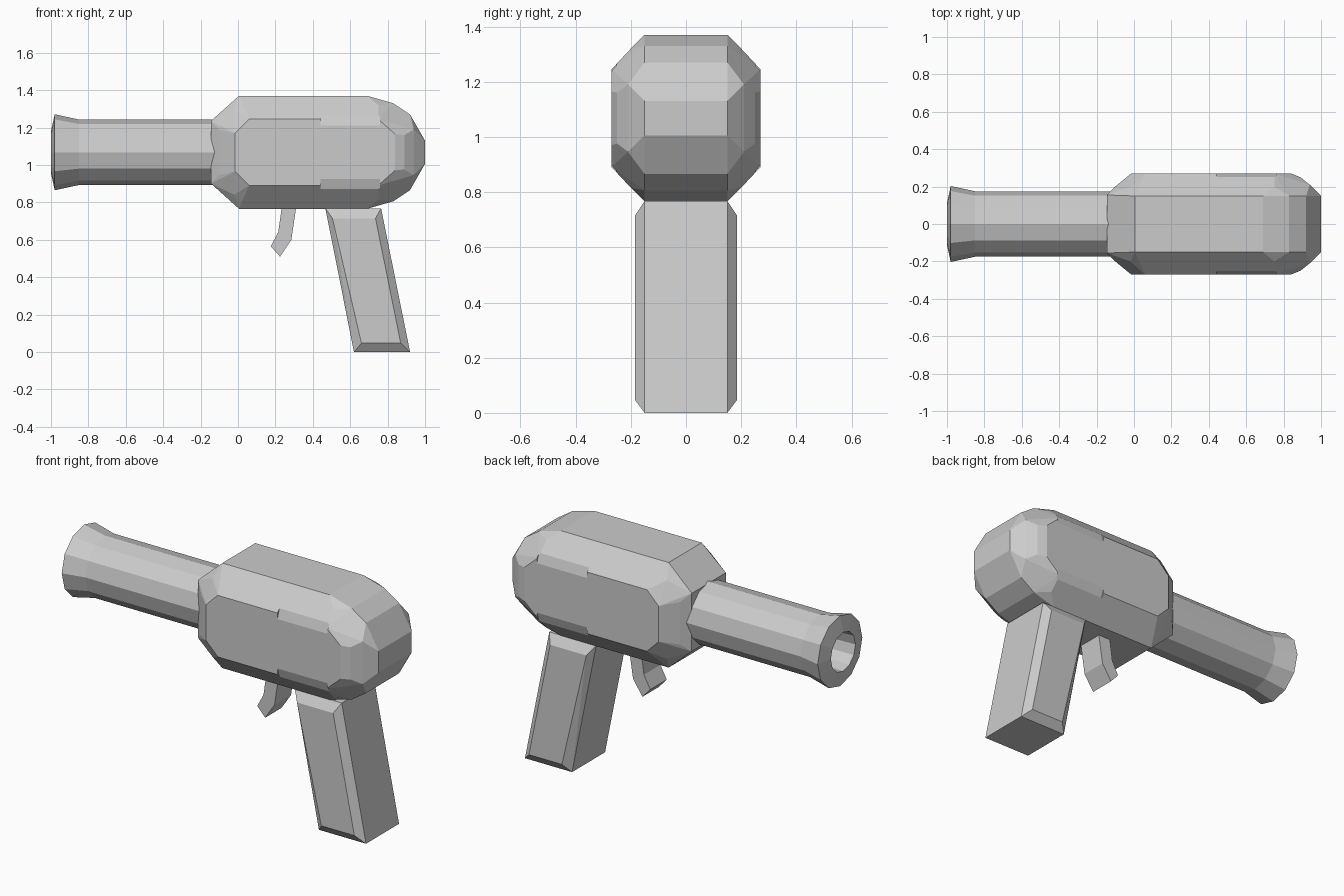
import bpy, bmesh, math
from mathutils import Matrix

cube = bpy.data.objects.get("Cube")
if cube:
    bpy.data.objects.remove(cube, do_unlink=True)

grey = bpy.data.materials.new("plain grey")
grey.use_nodes = True
COLOUR = (0.6, 0.6, 0.6, 1)
grey.diffuse_color = COLOUR
grey.node_tree.nodes["Principled BSDF"].inputs["Base Color"].default_value = COLOUR

AXIS_Z = 1.068  # height of the barrel axis


def finish(name, bm):
    bmesh.ops.recalc_face_normals(bm, faces=bm.faces)
    mesh = bpy.data.meshes.new(name)
    bm.to_mesh(mesh)
    bm.free()
    mesh.materials.append(grey)
    ob = bpy.data.objects.new(name, mesh)
    bpy.context.collection.objects.link(ob)
    return ob


def faceted_solid(name, points):
    """Convex solid from points on one side, mirrored across y."""
    bm = bmesh.new()
    for x, y, z in points:
        for s in (1, -1):
            bm.verts.new((x, s * y, z))
    result = bmesh.ops.convex_hull(bm, input=bm.verts)
    loose = [v for v in bm.verts if not v.link_faces]
    bmesh.ops.delete(bm, geom=loose, context='VERTS')
    bmesh.ops.dissolve_limit(bm, angle_limit=math.radians(2),
                             verts=bm.verts, edges=bm.edges)
    return finish(name, bm)


# Body: upper half of the outline, shoulders and side panel, mirrored in height
upper = [
    (-0.145, 0.155, 1.235), (0.005, 0.15, 1.37), (0.69, 0.15, 1.37),
    (0.83, 0.15, 1.33), (0.92, 0.15, 1.27), (1.0, 0.15, 1.13),
    (-0.1, 0.2, 1.19), (-0.015, 0.27, 1.17), (0.06, 0.27, 1.245),
    (-0.02, 0.2, 1.295), (0.75, 0.27, 1.245), (0.84, 0.27, 1.165),
    (0.75, 0.2, 1.32), (0.89, 0.25, 1.16), (0.94, 0.21, 1.19),
]
body = faceted_solid("body", upper + [(x, y, 2 * AXIS_Z - z) for x, y, z in upper])

# Shallow chamfers along the side edges
bm = bmesh.new()
for side in (1, -1):
    for up in (1, -1):
        tilt = math.radians(72) * side * up
        m = (Matrix.Translation((0.6, side * 0.26, AXIS_Z + up * 0.172))
             @ Matrix.Rotation(math.atan2(up * 0.32, side * 0.95), 4, 'X')
             @ Matrix.Translation((0, 0.05, 0))
             @ Matrix.Diagonal((0.32, 0.1, 0.2, 1)))
        bmesh.ops.create_cube(bm, size=1, matrix=m)
cutter = finish("chamfer_cutter", bm)
cutter.hide_render = True
cutter.hide_set(True)
cut = body.modifiers.new("chamfers", 'BOOLEAN')
cut.operation = 'DIFFERENCE'
cut.solver = 'EXACT'
cut.object = cutter

# Barrel: lathed around x, with a flared muzzle and a bore
SIDES = 12
profile = [(-0.1, 0), (-0.1, 0.175), (-0.85, 0.175), (-0.98, 0.203),
           (-1.0, 0.112), (-0.75, 0.1), (-0.75, 0)]
bm = bmesh.new()
verts = [bm.verts.new((x, 0, AXIS_Z + r)) for x, r in profile]
edges = [bm.edges.new(pair) for pair in zip(verts, verts[1:])]
bmesh.ops.spin(bm, geom=verts + edges, cent=(0, 0, AXIS_Z), axis=(1, 0, 0),
               angle=math.tau, steps=SIDES)
bmesh.ops.remove_doubles(bm, verts=bm.verts, dist=0.0005)
finish("barrel", bm)

# Grip: slanted block with bevelled side panels
outline = [(0.467, 0.768), (0.765, 0.768), (0.92, 0), (0.62, 0)]
panel = [(0.505, 0.715), (0.735, 0.715), (0.87, 0.047), (0.66, 0.047)]
faceted_solid("grip", [(x, 0.15, z) for x, z in outline]
              + [(x, 0.185, z) for x, z in panel])

# Trigger: bent profile extruded across y
bm = bmesh.new()
shape = [(0.235, 0.78), (0.215, 0.64), (0.175, 0.565), (0.225, 0.51),
         (0.285, 0.6), (0.312, 0.78)]
face = bm.faces.new([bm.verts.new((x, -0.075, z)) for x, z in shape])
extruded = bmesh.ops.extrude_face_region(bm, geom=[face])["geom"]
bmesh.ops.translate(bm, vec=(0, 0.15, 0),
                    verts=[g for g in extruded if isinstance(g, bmesh.types.BMVert)])
finish("trigger", bm)
